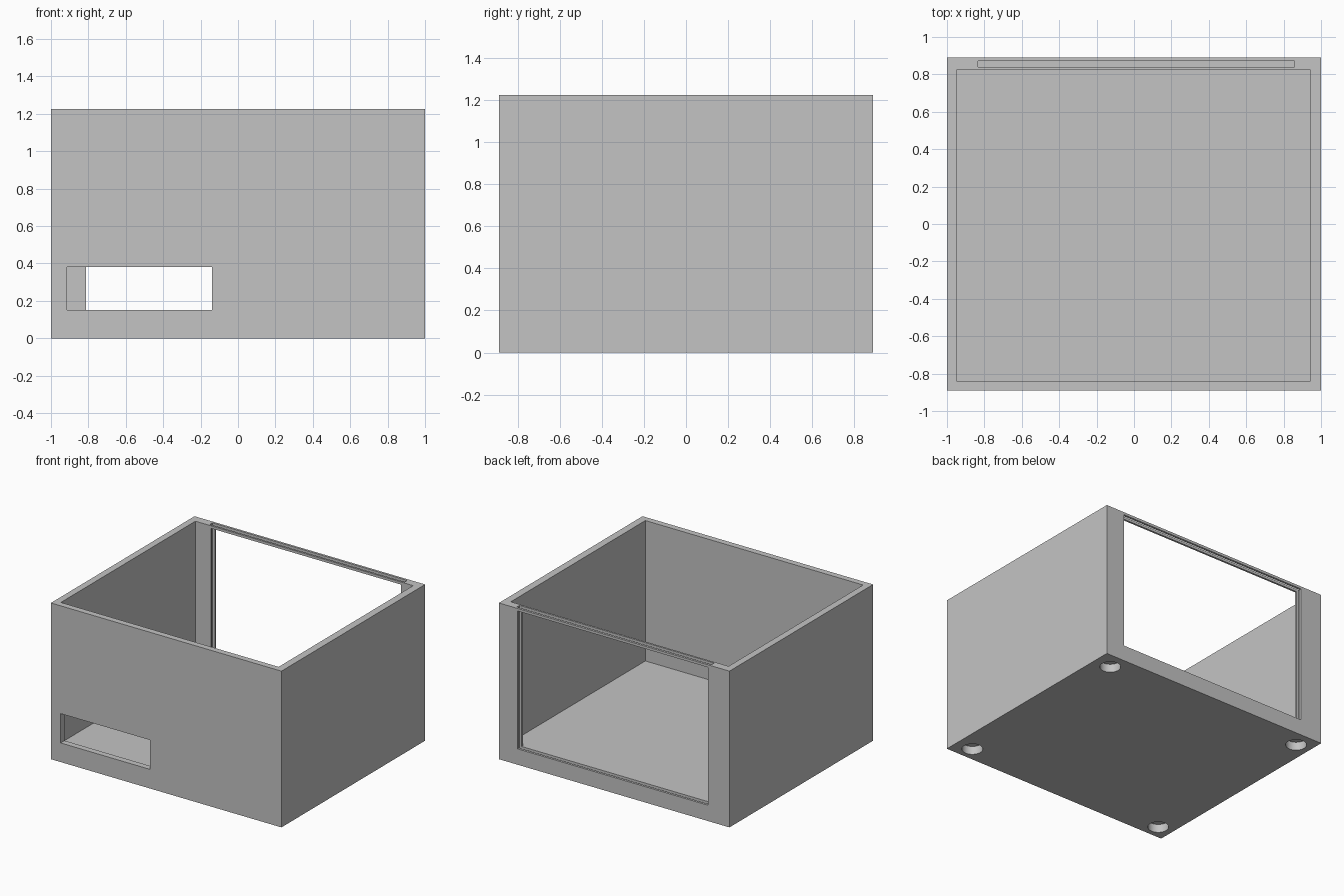
import bpy
from mathutils import Vector

default = bpy.data.objects.get("Cube")
if default:
    bpy.data.objects.remove(default, do_unlink=True)

grey = bpy.data.materials.new("light grey")
grey.use_nodes = True
COLOUR = (0.55, 0.55, 0.55, 1)
grey.diffuse_color = COLOUR
grey.node_tree.nodes["Principled BSDF"].inputs["Base Color"].default_value = COLOUR


def box(name, low, high):
    """Box between two opposite corners."""
    low, high = Vector(low), Vector(high)
    bpy.ops.mesh.primitive_cube_add(size=1, location=(low + high) / 2)
    obj = bpy.context.object
    obj.name = name
    obj.scale = high - low
    bpy.ops.object.transform_apply(location=True, rotation=False, scale=True)
    obj.data.materials.append(grey)
    return obj


def cut(target, cutter):
    """Subtract the cutter, then remove it."""
    cutter.hide_render = True
    mod = target.modifiers.new("cut", 'BOOLEAN')
    mod.operation = 'DIFFERENCE'
    mod.solver = 'EXACT'
    mod.object = cutter
    bpy.context.view_layer.objects.active = target
    bpy.ops.object.modifier_apply(modifier=mod.name)
    bpy.data.objects.remove(cutter, do_unlink=True)


HEIGHT = 1.225
FLOOR = 0.124
LIP = 0.02

# Outer block
housing = box("open_box_housing", (-1, -0.89, 0), (1, 0.89, HEIGHT))

# Inside, open at the top
cut(housing, box("cavity", (-0.947, -0.842, FLOOR), (0.942, 0.825, 2)))

# Small opening in the front wall
cut(housing, box("front_opening", (-0.915, -1, 0.15), (-0.14, -0.8, 0.38)))

# Large opening in the back wall, under a thin top rail
cut(housing, box("back_opening", (-0.812, 0.8, FLOOR), (0.838, 1, HEIGHT - LIP)))

# Panel groove running through rail, jambs and sill
cut(housing, box("panel_groove", (-0.833, 0.84, FLOOR - LIP), (0.857, 0.872, 2)))

# Round recesses under the corners
for x in (-0.878, 0.857):
    for y in (-0.777, 0.757):
        bpy.ops.mesh.primitive_cylinder_add(vertices=48, radius=0.075, depth=0.13,
                                            location=(x, y, 0))
        recess = bpy.context.object
        recess.data.materials.append(grey)
        cut(housing, recess)

bpy.ops.object.select_all(action='DESELECT')
housing.select_set(True)
bpy.context.view_layer.objects.active = housing
bpy.ops.object.shade_smooth_by_angle(angle=0.5)
